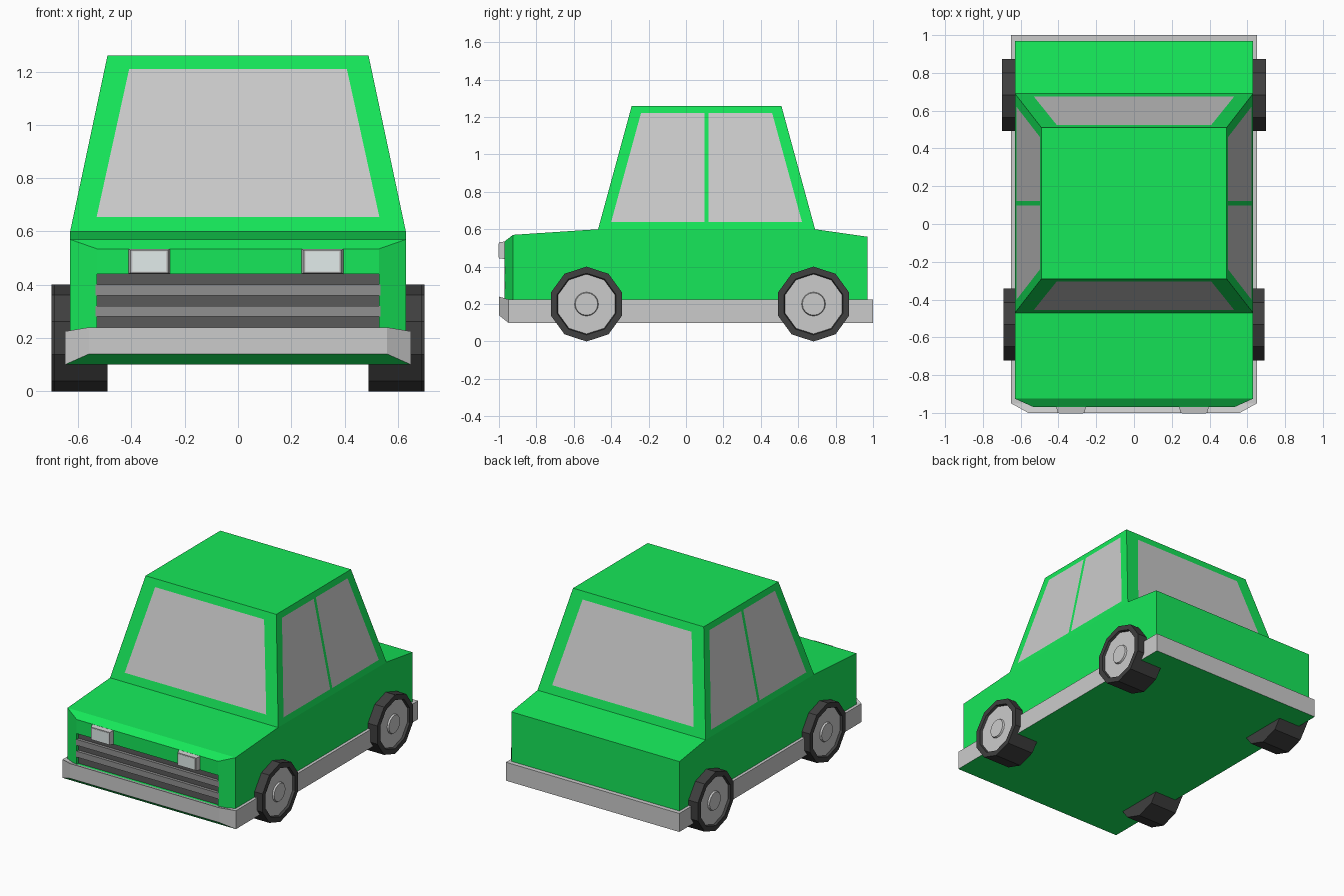
import bpy, bmesh, math
from mathutils import Vector

if "Cube" in bpy.data.objects:
    bpy.data.objects.remove(bpy.data.objects["Cube"])


def material(name, r, g, b):
    m = bpy.data.materials.new(name)
    m.diffuse_color = (r, g, b, 1)
    m.use_nodes = True
    m.node_tree.nodes["Principled BSDF"].inputs["Base Color"].default_value = m.diffuse_color
    return m


GREEN = material("green_paint", 0.008, 0.8, 0.1)
GREY = material("trim_grey", 0.8, 0.8, 0.8)
RUBBER = material("rubber", 0.05, 0.05, 0.05)
DARK = material("grille_dark", 0.1, 0.1, 0.1)
MID = material("grille_bar", 0.28, 0.28, 0.28)
LENS = material("lens", 0.76, 0.84, 0.83)


def finish(name, bm, *mats, solid=True):
    if solid:
        bmesh.ops.recalc_face_normals(bm, faces=bm.faces)
    me = bpy.data.meshes.new(name)
    bm.to_mesh(me)
    bm.free()
    for m in mats:
        me.materials.append(m)
    ob = bpy.data.objects.new(name, me)
    bpy.context.collection.objects.link(ob)
    return ob


def loft(name, sections, *mats, bottom_slot=0):
    """Rectangular sections along y: (y, x_min, x_max, z_min, z_max)."""
    bm = bmesh.new()
    rings = [[bm.verts.new(p) for p in ((a, y, c), (b, y, c), (b, y, d), (a, y, d))]
             for y, a, b, c, d in sections]
    for r, s in zip(rings, rings[1:]):
        for i in range(4):
            j = (i + 1) % 4
            f = bm.faces.new((r[i], r[j], s[j], s[i]))
            if i == 0:
                f.material_index = bottom_slot
    bm.faces.new(rings[0])
    bm.faces.new(rings[-1])
    return finish(name, bm, *mats)


def box(name, x0, x1, y0, y1, z0, z1, *mats):
    return loft(name, [(y0, x0, x1, z0, z1), (y1, x0, x1, z0, z1)], *mats)


def lathe(name, profile, n, side, y, z, mat):
    """Spin (radius, x) points about the axle."""
    bm = bmesh.new()
    rings = []
    for r, x in profile:
        rings.append([bm.verts.new((side * x, y + r * math.sin(2 * math.pi * k / n),
                                    z + r * math.cos(2 * math.pi * k / n))) for k in range(n)])
    for a, b in zip(rings, rings[1:]):
        for k in range(n):
            j = (k + 1) % n
            bm.faces.new((a[k], a[j], b[j], b[k]))
    bm.faces.new(rings[0])
    bm.faces.new(rings[-1])
    return finish(name, bm, mat)


# Lower body with chamfered nose and a pocket for the grille
body = loft("body", [(y, -w, w, 0.21, z) for y, w, z in
                     ((-0.97, 0.53, 0.535), (-0.925, 0.63, 0.57), (-0.47, 0.63, 0.60),
                      (0.69, 0.63, 0.60), (0.97, 0.63, 0.56))], GREEN)
cutter = box("grille_cutter", -0.53, 0.53, -1.1, -0.945, 0.23, 0.44, GREEN)
cutter.hide_render = True
cutter.hide_viewport = True
cut = body.modifiers.new("grille_pocket", 'BOOLEAN')
cut.operation = 'DIFFERENCE'
cut.solver = 'EXACT'
cut.object = cutter

# Grille backing and bars
box("grille_back", -0.53, 0.53, -0.95, -0.94, 0.23, 0.44, DARK)
for z in (0.28, 0.36):
    box("grille_bar", -0.535, 0.535, -0.97, -0.945, z, z + 0.04, MID)

# Bumper and sill skirt, green underneath
loft("bumper_skirt", [(-1.0, -0.56, 0.56, 0.14, 0.24), (-0.95, -0.65, 0.65, 0.10, 0.225),
                      (1.0, -0.65, 0.65, 0.10, 0.225)], GREY, GREEN, bottom_slot=1)

# Headlights
for cx in (-0.333, 0.317):
    loft("headlight", [(-1.0, cx - 0.07, cx + 0.07, 0.445, 0.53),
                       (-0.965, cx - 0.08, cx + 0.08, 0.44, 0.535)], GREY)
    box("headlight_lens", cx - 0.063, cx + 0.063, -1.002, -0.995, 0.45, 0.525, LENS)

# Cabin: roof, window frames and glass
low = [Vector(p) for p in ((-0.63, -0.47, 0.6), (0.63, -0.47, 0.6), (0.63, 0.69, 0.6), (-0.63, 0.69, 0.6))]
top = [Vector(p) for p in ((-0.49, -0.29, 1.26), (0.49, -0.29, 1.26), (0.49, 0.51, 1.26), (-0.49, 0.51, 1.26))]
cabin, glass = bmesh.new(), bmesh.new()


def quad(bm, *pts):
    bm.faces.new([bm.verts.new(p) for p in pts])


quad(cabin, *top)
for i in range(4):
    a, b, c, d = low[i], low[(i + 1) % 4], top[(i + 1) % 4], top[i]

    def at(u, v):
        return a.lerp(b, u).lerp(d.lerp(c, u), v)

    is_side = i % 2 == 1
    v0, v1, u0, u1 = (0.06, 0.94, 0.052, 0.073) if is_side else (0.083, 0.924, 0.071, 0.092)
    outer = [a, b, c, d]
    inner = [at(u0, v0), at(1 - u0, v0), at(1 - u1, v1), at(u1, v1)]
    for k in range(4):
        j = (k + 1) % 4
        quad(cabin, outer[k], outer[j], inner[j], inner[k])
    if is_side:
        # Centre pillar between the two side panes
        p = [at(0.49, v0), at(0.51, v0), at(0.514, v1), at(0.486, v1)]
        quad(cabin, *p)
        quad(glass, inner[0], p[0], p[3], inner[3])
        quad(glass, p[1], inner[1], inner[2], p[2])
    else:
        quad(glass, *inner)
bmesh.ops.remove_doubles(cabin, verts=cabin.verts, dist=0.0005)
finish("cabin", cabin, GREEN, solid=False)
finish("windows", glass, GREY, solid=False)

# Wheels: ten-sided tyre, recessed hub and round cap
for end, y, out in (("front", -0.532, 0.69), ("rear", 0.682, 0.70)):
    for side in (-1, 1):
        lathe(end + "_tyre", [(0.2, 0.49), (0.2, out), (0.165, out), (0.158, out - 0.02)],
              10, side, y, 0.2, RUBBER)
        lathe(end + "_hub", [(0.16, out - 0.03), (0.16, out - 0.015)], 10, side, y, 0.2, GREY)
        lathe(end + "_cap", [(0.066, out - 0.02), (0.06, out - 0.004)], 16, side, y, 0.2, GREY)
